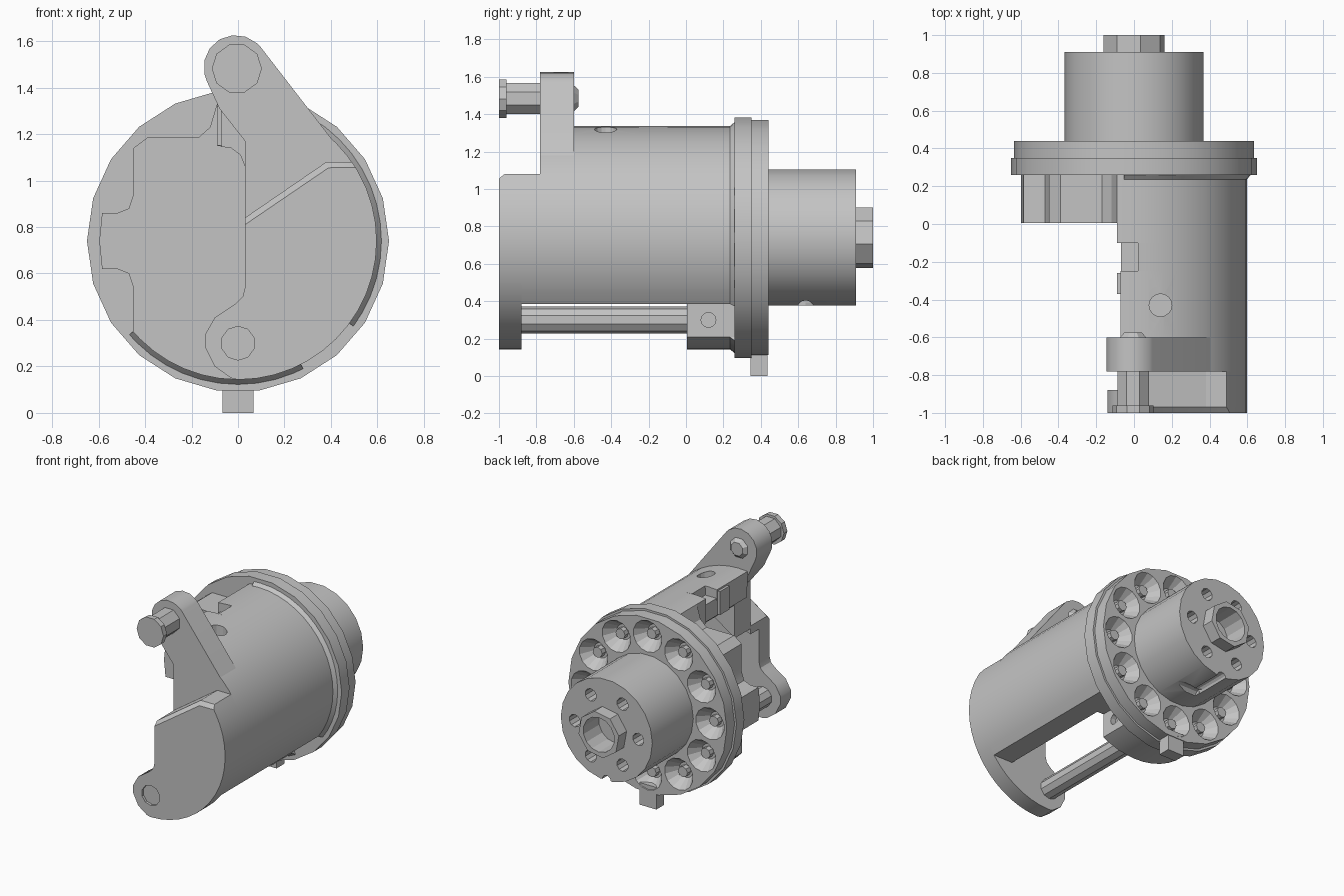
import bpy, bmesh, math
from mathutils import Matrix

if "Cube" in bpy.data.objects:
    bpy.data.objects.remove(bpy.data.objects["Cube"])

mat = bpy.data.materials.new("machined grey")
mat.use_nodes = True
GREY = (0.55, 0.55, 0.55, 1)
mat.diffuse_color = GREY
mat.node_tree.nodes["Principled BSDF"].inputs["Base Color"].default_value = GREY

AXIS_Z = 0.74
R = 0.597
INNER = 0.48
Y_TURN = Matrix.Rotation(-math.pi / 2, 4, 'X')   # local z becomes +y
X_TURN = Matrix.Rotation(math.pi / 2, 4, 'Y')    # local z becomes +x


def finish(name, bm, smooth=30):
    bmesh.ops.recalc_face_normals(bm, faces=bm.faces)
    me = bpy.data.meshes.new(name)
    bm.to_mesh(me)
    bm.free()
    ob = bpy.data.objects.new(name, me)
    bpy.context.collection.objects.link(ob)
    me.materials.append(mat)
    if smooth:
        bpy.ops.object.select_all(action='DESELECT')
        ob.select_set(True)
        bpy.context.view_layer.objects.active = ob
        bpy.ops.object.shade_smooth_by_angle(angle=math.radians(smooth))
    return ob


def arc(a0, a1, r=R, cx=0, cz=AXIS_Z, step=7.5):
    """Arc whose inner points sit on shared multiples of the step."""
    inner = [k * step for k in range(math.floor(a0 / step), math.ceil(a1 / step) + 1)
             if a0 + 0.5 < k * step < a1 - 0.5]
    angles = [math.radians(a) for a in [a0] + inner + [a1]]
    return [(cx + r * math.cos(a), cz + r * math.sin(a)) for a in angles]


def prism(name, pts, y0, y1, front=None):
    """Extrude an x-z outline along y, optionally lofting from another front outline."""
    bm = bmesh.new()
    a = [bm.verts.new((x, y0, z)) for x, z in (front or pts)]
    b = [bm.verts.new((x, y1, z)) for x, z in pts]
    bm.faces.new(a)
    bm.faces.new(b[::-1])
    for i in range(len(a)):
        j = (i + 1) % len(a)
        bm.faces.new((a[i], b[i], b[j], a[j]))
    return finish(name, bm)


def add_cone(bm, base, length, r1, r2, sides, turn=Y_TURN, spin=0):
    m = (Matrix.Translation(base) @ turn @ Matrix.Rotation(math.radians(spin), 4, 'Z')
         @ Matrix.Translation((0, 0, length / 2)))
    bmesh.ops.create_cone(bm, cap_ends=True, segments=sides, radius1=r1,
                          radius2=r2, depth=length, matrix=m)


def rod(name, x, z, y0, y1, r1, r2=None, sides=22, spin=90):
    bm = bmesh.new()
    add_cone(bm, (x, y0, z), y1 - y0, r1, r1 if r2 is None else r2, sides, spin=spin)
    return finish(name, bm)


def box(name, x0, x1, y0, y1, z0, z1):
    return prism(name, [(x0, z0), (x1, z0), (x1, z1), (x0, z1)], y0, y1)


def cut(ob, cones):
    """Subtract a set of separate cones from an object."""
    bm = bmesh.new()
    for c in cones:
        add_cone(bm, *c)
    tool = finish(ob.name + "_cutter", bm, 0)
    tool.hide_render = True
    tool.hide_viewport = True
    mod = ob.modifiers.new("holes", 'BOOLEAN')
    mod.operation = 'DIFFERENCE'
    mod.solver = 'EXACT'
    mod.object = tool
    bpy.context.view_layer.update()
    me = bpy.data.meshes.new_from_object(ob.evaluated_get(bpy.context.evaluated_depsgraph_get()))
    ob.modifiers.clear()
    ob.data = me
    bpy.data.objects.remove(tool)


def ring(count, r):
    return [(r * math.cos(a), AXIS_Z + r * math.sin(a)) for a in
            (2 * math.pi * i / count for i in range(count))]


# Half-round hollow body, with an overhanging lip behind the arm
low = math.degrees(math.asin((0.385 - AXIS_Z) / R))
low_in = math.degrees(math.asin((0.385 - AXIS_Z) / INNER))
corner = [(-0.03, 1.14), (0.01, 1.11), (0.03, 1.06)]
cavity = [(0.14, 1.05), (0.28, 1.03)] + arc(low_in, 30, INNER)[::-1]
lip = [(-0.09, 1.15)] + corner + cavity
slim = [(-0.07, 1.145)] + corner + cavity
prism("body", arc(low, 98.7) + lip, -0.1, 0.26)
prism("body_notched", arc(low, 88) + [(0.02, 1.27), (-0.07, 1.27)] + slim, -0.25, -0.1)
front_body = prism("body_front", arc(low, 97) + slim, -0.6, -0.25)
cut(front_body, [((0.14, -0.43, 1.2), 0.3, 0.06, 0.06, 16, Matrix())])
prism("body_under_arm", arc(low, 87) + [(0.03, 1.06)] + cavity, -0.78, -0.6)
box("lip_pad", -0.09, -0.05, -0.37, -0.26, 1.15, 1.32)

# Front plate with sloped top and bottom lobe around the rod
top = [(0.38, 1.08), (0.03, 0.84)]
lobe = [(0.03, 0.54), (0.02, 0.5), (-0.01, 0.47), (-0.1, 0.41),
        (-0.14, 0.34), (-0.14, 0.28), (-0.1, 0.2), (-0.03, 0.15)]
plate = arc(-90, 34.7) + top + lobe
bevelled = arc(-90, 32) + [(0.39, 1.055), (0.03, 0.81)] + lobe
if len(bevelled) != len(plate):
    bevelled = plate
face = prism("front_plate_bevel", plate, -1, -0.97, bevelled)
cut(face, [((0, -1.02, 0.3), 0.04, 0.073, 0.073, 10)])
prism("front_plate", plate, -0.97, -0.88)
prism("front_plate_rear", arc(low, 34.7) + top + [(0.03, 0.78), (0.3, 0.88)]
      + arc(low_in, 14, INNER)[::-1], -0.88, -0.78)

# Swing arm and its pin
prism("arm", arc(39, 205, 0.138, -0.01, 1.488, 24)
      + [(-0.08, 1.31), (0.03, 1.17), (0.03, 0.82), (0.38, 1.06), (0.41, 1.17)], -0.78, -0.6)
rod("pin_shaft", -0.005, 1.485, -0.97, -0.76, 0.09, sides=8, spin=22.5)
rod("pin_head", -0.005, 1.482, -1, -0.96, 0.108, sides=10, spin=18)
rod("pin_tip", -0.005, 1.485, -0.61, -0.575, 0.085, 0.05, 8, 22.5)

# Rear bearing block with side ear
block_pts = (arc(220.8, 297) + [(0.27, 0.385)] + arc(360 + low, 458.7)
             + [(-0.12, 1.23), (-0.17, 1.185), (-0.39, 1.185), (-0.45, 1.14), (-0.45, 0.94),
                (-0.47, 0.88), (-0.52, 0.86), (-0.585, 0.86), (-0.597, 0.74),
                (-0.585, 0.62), (-0.52, 0.62), (-0.47, 0.6), (-0.45, 0.54)])
block = prism("rear_block", block_pts, 0.005, 0.26)
cut(block, [((0.23, 0.12, 0.3), 0.1, 0.04, 0.04, 12, X_TURN)])

# Fillets where the body meets the flange
for a0, a1 in ((low, 95), (220.8, 297)):
    inside = arc(a0, a1, R - 0.05)[::-1]
    prism("flange_fillet", arc(a0, a1, R + 0.022) + inside, 0.235, 0.262,
          arc(a0, a1, R) + inside)

# Lower guide rod
rod("guide_rod", 0, 0.3, -0.982, 0.1, 0.073, sides=10, spin=0)

# Stepped flange with countersunk screws
rod("flange_front", 0, AXIS_Z, 0.26, 0.35, 0.65)
flange = rod("flange_rear", 0, AXIS_Z, 0.345, 0.44, 0.635)
bolts = ring(12, 0.5)
cut(flange, [((x, 0.355, z), 0.09, 0.055, 0.118, 14) for x, z in bolts])
for x, z in bolts:
    rod("flange_screw", x, z, 0.352, 0.395, 0.038, sides=8)
box("index_peg", -0.067, 0.067, 0.345, 0.435, 0, 0.16)

# Hub with bolt holes, angled bottom slot, and bored nut
hub = rod("hub", 0, AXIS_Z, 0.43, 0.91, 0.367)
cut(hub, [((x, 0.8, z), 0.15, 0.045, 0.045, 10) for x, z in ring(6, 0.255)]
    + [((0, 0.82, AXIS_Z), 0.15, 0.125, 0.125, 14)])
cut(hub, [((-0.03, 0.64, 0.36), 0.25, 0.045, 0.045, 12, X_TURN)])
cut(hub, [((0, 0.64, 0.375), 0.3, 0.035, 0.035, 12)])
nut = rod("nut", 0, AXIS_Z, 0.905, 1, 0.165, sides=8, spin=12)
cut(nut, [((0, 0.85, AXIS_Z), 0.2, 0.125, 0.125, 14)])
